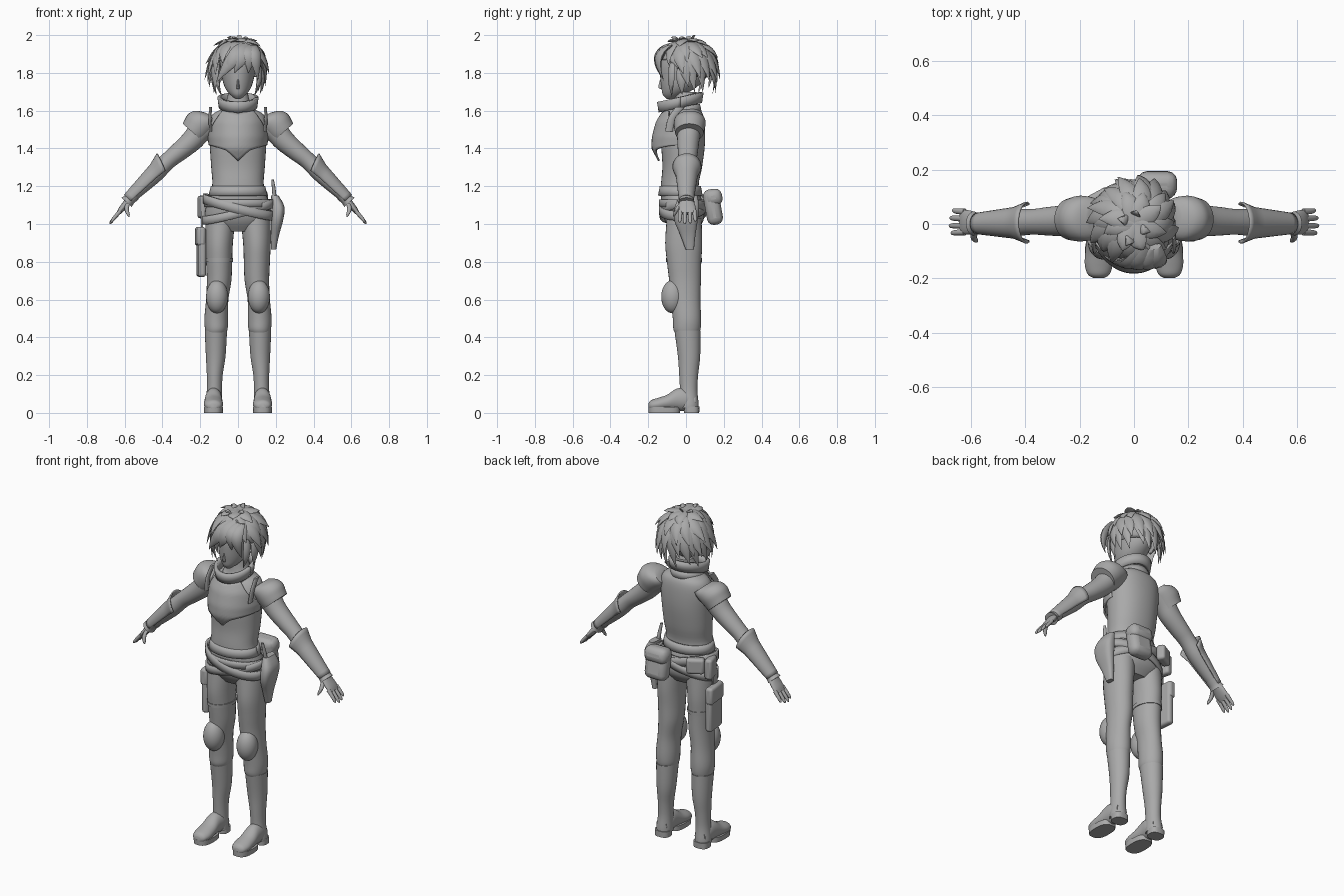
import bpy, math, random
from mathutils import Vector

random.seed(4)
mat = bpy.data.materials.new("plain grey")
mat.diffuse_color = (0.4, 0.4, 0.4, 1)
X, Y, Z = Vector((1, 0, 0)), Vector((0, 1, 0)), Vector((0, 0, 1))


def make(name, verts, faces, mirror=False):
    me = bpy.data.meshes.new(name)
    me.from_pydata([tuple(v) for v in verts], [], faces)
    me.materials.append(mat)
    ob = bpy.data.objects.new(name, me)
    bpy.context.collection.objects.link(ob)
    if mirror:
        ob.modifiers.new("mirror", 'MIRROR').use_clip = False
    return ob


def smooth_keys(keys, n):
    """Catmull-Rom interpolation of key tuples."""
    out = []
    for i in range(len(keys) - 1):
        p = [keys[max(i - 1, 0)], keys[i], keys[i + 1], keys[min(i + 2, len(keys) - 1)]]
        for k in range(n):
            t = k / n
            out.append([0.5 * (2 * b + (c - a) * t + (2 * a - 5 * b + 4 * c - d) * t * t
                               + (3 * b - a - 3 * c + d) * t ** 3) for a, b, c, d in zip(*p)])
    return out + [list(keys[-1])]


def tube(name, keys, u=X, v=Y, seg=28, n=4, power=1.0, mirror=False):
    """Loft of rings (x, y, z, radius along u, radius along v)."""
    rings = smooth_keys(keys, n)
    verts, faces = [], []
    for x, y, z, a, b in rings:
        for j in range(seg):
            t = 2 * math.pi * j / seg
            c, s = math.cos(t), math.sin(t)
            c, s = [math.copysign(abs(q) ** power, q) for q in (c, s)]
            verts.append(Vector((x, y, z)) + u * (c * a) + v * (s * b))
    for i in range(len(rings) - 1):
        for j in range(seg):
            k = (j + 1) % seg
            faces.append((i * seg + j, i * seg + k, (i + 1) * seg + k, (i + 1) * seg + j))
    faces.append(tuple(reversed(range(seg))))
    faces.append(tuple((len(rings) - 1) * seg + j for j in range(seg)))
    if u.cross(v).dot(Vector(rings[-1][:3]) - Vector(rings[0][:3])) < 0:
        faces = [f[::-1] for f in faces]
    return make(name, verts, faces, mirror)


def sheet(name, fn, nu, nv, thick, mirror=False):
    """Thickened grid from fn(u, v) with u and v in 0..1."""
    verts = [fn(i / nu, j / nv) for i in range(nu + 1) for j in range(nv + 1)]
    w = nv + 1
    faces = [(i * w + j, (i + 1) * w + j, (i + 1) * w + j + 1, i * w + j + 1)
             for i in range(nu) for j in range(nv)]
    ob = make(name, verts, faces, mirror)
    m = ob.modifiers.new("thick", 'SOLIDIFY')
    m.thickness, m.offset = thick, 0
    return ob


def band(name, z, h, rx, ry, cy=-0.01, tx=0.0, ty=0.0, thick=0.012, flare=0.0):
    def fn(u, v):
        t = 2 * math.pi * u
        x, y = math.cos(t), math.sin(t)
        k = 1 + flare * v
        return (rx * k * x, cy + ry * k * y, z + tx * x + ty * y + h * (v - 0.5))
    return sheet(name, fn, 48, 2, thick)


def box(name, loc, size, rot=(0, 0, 0), bevel=0.02):
    verts = [(x * size[0] / 2, y * size[1] / 2, z * size[2] / 2)
             for x in (-1, 1) for y in (-1, 1) for z in (-1, 1)]
    faces = [(0, 1, 3, 2), (4, 6, 7, 5), (0, 4, 5, 1), (2, 3, 7, 6), (0, 2, 6, 4), (1, 5, 7, 3)]
    ob = make(name, verts, faces)
    ob.location, ob.rotation_euler = loc, rot
    m = ob.modifiers.new("bevel", 'BEVEL')
    m.width, m.segments = bevel, 3
    return ob


# torso, neck and breastplate
tube("torso", [(0, -.01, .96, .10, .06), (0, -.01, 1.02, .17, .103), (0, -.02, 1.1, .168, .11),
               (0, -.033, 1.2, .137, .1), (0, -.02, 1.3, .142, .105), (0, -.015, 1.42, .15, .115),
               (0, -.01, 1.52, .155, .11), (0, 0, 1.58, .135, .09), (0, 0, 1.62, .075, .065),
               (0, 0, 1.70, .05, .055)], seg=40, power=.92)
CHEST = [(1.33, .138, .14), (1.40, .15, .178), (1.46, .155, .176), (1.54, .148, .155), (1.62, .12, .105)]


def lerp(tab, x):
    for a, b in zip(tab, tab[1:]):
        if x <= b[0]:
            t = max(0, (x - a[0]) / (b[0] - a[0]))
            return [p + (q - p) * t for p, q in zip(a[1:], b[1:])]
    return tab[-1][1:]


def chest(u, v):
    t = math.radians(88) * (2 * u - 1)
    s = abs(math.sin(t))
    lo = lerp([(0, 1.335), (.4, 1.39), (1, 1.42)], s)[0]
    hi = lerp([(0, 1.585), (.65, 1.6), (1, 1.48)], s)[0]
    z = lo + (hi - lo) * v
    rx, ry = lerp(CHEST, z)
    return (rx * math.sin(t), -ry * math.cos(t), z)


sheet("breastplate", chest, 36, 14, .01)
band("collar", 1.645, .055, .092, .105, -.03, ty=.025, thick=.02, flare=.08)
band("collar_base", 1.60, .04, .09, .09, -.015, ty=.015, thick=.015, flare=-.1)

# tunic hem, belts and sashes
band("tunic_hem", 1.175, .05, .15, .112, -.03, flare=-.08)
band("belt", 1.11, .04, .172, .117, -.02)
band("sash_falling", 1.09, .05, .18, .12, -.018, tx=-.045, ty=.01)
band("sash_rising", 1.065, .045, .182, .118, -.015, tx=.045, ty=.01)

# legs, knee pads, boots
tube("leg", [(.093, -.01, 1.03, .08, .092), (.1, -.012, .9, .073, .098), (.1, -.01, .8, .069, .091),
             (.1, -.005, .7, .065, .084), (.11, -.002, .6, .059, .078), (.115, .005, .5, .063, .075),
             (.115, .005, .445, .06, .072), (.117, .005, .42, .052, .062)], mirror=True)
tube("knee_pad", [(.111, -.07 + .0 * k, .615 - .088 * math.cos(math.pi * k / 8),
                   .057 * math.sin(math.pi * k / 8) + .001, .06 * math.sin(math.pi * k / 8) + .001)
                  for k in range(9)], n=2, mirror=True)
tube("boot_shaft", [(.117, .008, .435, .059, .069), (.118, .016, .3, .052, .059), (.123, .014, .2, .042, .05),
                    (.125, .014, .12, .04, .046), (.128, .017, .05, .045, .05), (.128, .017, .025, .045, .05)],
     mirror=True)
tube("boot_foot", [(.128, .05, .06, .035, .04), (.128, .0, .07, .044, .06), (.13, -.05, .07, .045, .058),
                   (.13, -.1, .055, .049, .041), (.13, -.15, .045, .051, .034), (.13, -.185, .04, .04, .027),
                   (.13, -.198, .036, .02, .015)], u=X, v=Z, mirror=True)
tube("toe_sole", [(.13, -.115, .0, .05, .083), (.13, -.115, .03, .051, .084)], n=1, power=.75, mirror=True)
tube("heel", [(.129, .03, .0, .045, .04), (.129, .03, .035, .045, .041)], n=1, power=.75, mirror=True)

# arms, shoulder guards, forearm guards
A = Vector((.75, 0, .66)).normalized()
tube("arm", [(.13, .015, 1.535, .06, .06), (.2, .015, 1.49, .062, .062), (.25, .012, 1.435, .057, .058),
             (.32, .01, 1.375, .05, .052), (.375, .008, 1.33, .045, .047), (.44, .005, 1.265, .046, .05),
             (.51, .002, 1.195, .037, .042), (.575, .002, 1.13, .026, .031)], u=A, mirror=True)
tube("shoulder_guard", [(.13, .02, 1.555, .05, .065), (.165, .02, 1.55, .075, .08), (.2, .02, 1.53, .082, .084),
                        (.225, .018, 1.5, .077, .079), (.238, .018, 1.483, .073, .075)], u=A, mirror=True)
tube("chest_strap", [(.145, -.09, 1.49, .008, .02), (.148, -.075, 1.56, .008, .02),
                     (.145, -.03, 1.62, .008, .025)], mirror=True)


def guard(u, v):
    # open shell on the outer side, flared at the elbow end
    t = math.radians(110) * (2 * v - 1)
    tip = .045 * (math.cos(t / 1.3) - .5) * (1 - u)
    c = Vector((.39, .005, 1.31)).lerp(Vector((.575, .002, 1.13)), u) + Vector((-.7, 0, .7)) * tip
    r = .058 - .024 * u + .012 * max(0, .25 - u) * 4
    return c + A * (r * math.cos(t)) + Y * (r * 1.05 * math.sin(t))


sheet("forearm_guard", guard, 12, 16, .008, True)
tube("wrist_cuff", [(.55, .002, 1.155, .034, .04), (.575, .002, 1.13, .032, .038),
                    (.59, .002, 1.115, .037, .044)], u=A, mirror=True)

# hands
tube("palm", [(.57, .002, 1.135, .022, .03), (.595, .005, 1.105, .018, .042), (.62, .007, 1.075, .015, .045),
              (.635, .007, 1.055, .01, .042)], u=A, mirror=True)
for k, (y, d) in enumerate([(-.03, .88), (-.006, 1), (.02, .95), (.045, .8)]):
    tube(f"finger_{k + 1}", [(.622, y, 1.07, .011, .012), (.622 + .035 * d, y * 1.05, 1.07 - .04 * d, .0095, .0105),
                             (.622 + .052 * d, y * 1.1, 1.07 - .062 * d, .007, .008),
                             (.622 + .058 * d, y * 1.1, 1.07 - .07 * d, .002, .002)],
         u=A, seg=10, n=3, mirror=True)
tube("thumb", [(.582, -.02, 1.115, .013, .014), (.59, -.047, 1.08, .012, .012), (.582, -.06, 1.052, .009, .009),
               (.577, -.064, 1.038, .002, .002)], seg=10, n=3, mirror=True)

# pouches, holster and knife
box("back_pouch", (.085, .143, 1.09), (.14, .085, .19), (math.radians(10), 0, 0), .035)
box("back_pouch_flap", (.085, .145, 1.14), (.148, .094, .09), (math.radians(10), 0, 0), .035)
box("hip_pouch", (-.185, .03, 1.09), (.045, .09, .12), (0, 0, .25), .015)
box("rear_pouch", (-.13, .095, 1.11), (.1, .05, .09), (0, 0, .5), .015)
box("thigh_pouch", (-.195, .015, .85), (.042, .13, .26), (0, 0, .1), .015)
box("thigh_pouch_flap", (-.2, .015, .935), (.046, .138, .1), (0, 0, .1), .015)
box("pouch_strap", (-.19, .0, 1.01), (.012, .04, .12), bevel=.003)
tube("thigh_strap", [(-.1, -.01, .80, .073, .095), (-.1, -.01, .82, .074, .096)], n=1)
tube("holster", [(.195, .015, 1.15, .02, .045), (.212, .005, 1.09, .034, .065), (.207, .0, 1.02, .032, .062),
                 (.195, .01, .94, .022, .04), (.188, .02, .865, .014, .022)], power=.75)
tube("knife_handle", [(.195, -.01, 1.12, .011, .012), (.19, -.02, 1.18, .01, .011),
                      (.183, -.03, 1.235, .007, .008)], seg=10)

# head
tube("head", [(0, -.088, 1.663, .014, .016), (0, -.068, 1.685, .042, .055), (0, -.04, 1.72, .068, .09),
              (0, -.018, 1.77, .084, .118), (0, -.008, 1.84, .095, .128), (0, 0, 1.9, .09, .115),
              (0, 0, 1.95, .05, .07)], seg=32)
tube("nose", [(0, -.125, 1.715, .008, .012), (0, -.133, 1.725, .008, .014), (0, -.13, 1.765, .004, .008)], seg=10)

# hair: a cap, open over the face, with swept tapering locks
C, R = Vector((0, .005, 1.85)), (.13, .142, .122)


def scalp(th, phi, k=1.0):
    return C + k * Vector((R[0] * math.sin(phi) * math.cos(th), R[1] * math.sin(phi) * math.sin(th),
                           R[2] * math.cos(phi)))


def cap(u, v):
    th = 2 * math.pi * u
    front = max(0, -math.sin(th))
    return scalp(th, .02 + v * (2.15 - .75 * min(1, front * 1.5)))


sheet("hair_cap", cap, 40, 16, .008)


def lock(name, a, b, c, w, thick=.012):
    """Tapered lock along a quadratic curve from a through b to c."""
    a, b, c = Vector(a), Vector(b), Vector(c)
    out = (b - C).normalized()
    side = (c - a).cross(out).normalized()
    keys = []
    for i in range(8):
        t = i / 7
        p = a * (1 - t) ** 2 + b * 2 * t * (1 - t) + c * t * t
        f = max(.03, math.sin(math.pi * (.22 + .78 * t)))
        keys.append((*p, w * f, thick * f))
    tube(name, keys, u=side, v=out, seg=8, n=1)


n = 0
for count, phi, low, reach in [(17, 1.25, 1.70, .150), (16, .95, 1.77, .172), (13, .6, 1.85, .168),
                               (8, .2, 1.94, .125)]:
    for i in range(count):
        th = 2 * math.pi * (i + .5 * random.random()) / count
        s = math.sin(th)
        if s < -.55 and low < 1.83:
            continue  # the face stays clear
        r = reach * random.uniform(.88, 1.04) * (1 + .08 * s)
        end = th + .3
        tip = (r * math.cos(end), r * math.sin(end), low + random.uniform(-.02, .03))
        lock(f"hair_lock_{n}", scalp(th - .1, phi - .25), scalp(th + .1, phi + .35, 1.2), tip, .034)
        n += 1

# fringe, face-side locks and crown tufts
for i, (x0, x1, z1, w) in enumerate([(.06, -.115, 1.75, .04), (.04, -.075, 1.785, .042), (.06, -.02, 1.80, .045),
                                     (.07, .055, 1.80, .04), (.08, .105, 1.76, .035)]):
    lock(f"fringe_{i}", (x0, -.085, 1.945), ((x0 + x1) / 2, -.19, 1.90),
         (x1, -.145 + 2.5 * x1 * x1, z1), w, .016)
for s in (-1, 1):
    lock(f"face_lock_{s}", (s * .105, -.07, 1.86), (s * .13, -.085, 1.77), (s * .085, -.075, 1.675), .022)
    lock(f"ear_lock_{s}", (s * .115, -.02, 1.85), (s * .145, -.03, 1.77), (s * .115, -.02, 1.685), .028)
for i, (x, y, z) in enumerate([(.06, -.03, 1.98), (.01, .05, 2.0), (-.06, .02, 1.985), (-.03, -.08, 1.985)]):
    lock(f"crown_tuft_{i}", (x * .2, y * .5, 1.955), (x * .5, y * .7, 1.995), (x, y, z), .02)

# smooth shading with crisp edges
bpy.ops.object.select_all(action='SELECT')
bpy.context.view_layer.objects.active = bpy.context.collection.objects[0]
bpy.ops.object.shade_smooth_by_angle(angle=math.radians(40))
